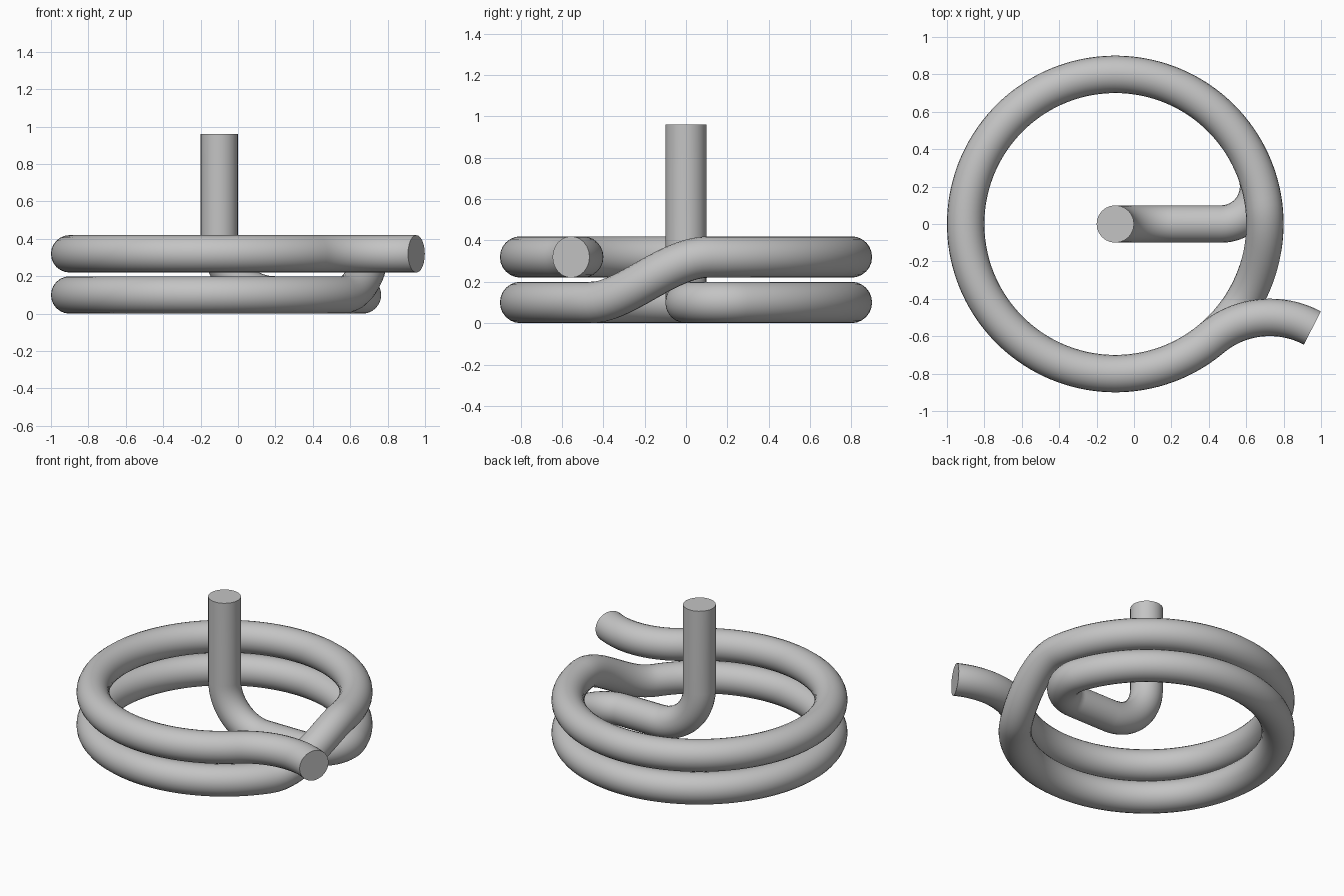
import bpy
from math import asin, cos, sin, radians, degrees
from mathutils import Vector

cube = bpy.data.objects.get("Cube")
if cube:
    bpy.data.objects.remove(cube)

TUBE = 0.1                      # tube radius
RING = 0.8                      # coil centreline radius
LOW, HIGH = 0.1, 0.32           # heights of the two turns
TOP = 0.96
CENTRE = Vector((-0.1, 0, 0))
STEM_BEND, INNER_BEND, OUTER_BEND = 0.3, 0.2, 0.485
LEAVE, END = -50, 62            # angle leaving the coil, angle at the free end


def polar(angle, radius):
    a = radians(angle)
    return Vector((radius * cos(a), radius * sin(a), 0))


def sweep(start, end, step=2.5):
    n = max(2, round(abs(end - start) / step))
    return [start + (end - start) * i / n for i in range(n + 1)]


def coil_height(angle):
    t = min(1, max(0, (angle - 325) / 43))
    return LOW + (HIGH - LOW) * t * t * (3 - 2 * t)


# Upright stem and the bend at its foot
path = [CENTRE + Vector((0, 0, TOP))]
for a in sweep(180, 270, 5):
    p = polar(a, STEM_BEND)
    path.append(CENTRE + Vector((STEM_BEND + p.x, 0, LOW + STEM_BEND + p.y)))

# Horizontal spoke, bending until tangent to the coil
join = degrees(asin(INNER_BEND / (RING - INNER_BEND)))
bend_centre = CENTRE + polar(join, RING - INNER_BEND) + Vector((0, 0, LOW))
path += [bend_centre + polar(a, INNER_BEND) for a in sweep(-90, join, 5)]

# Two turns of the coil, with a smooth rise between them
for a in sweep(join, 720 + LEAVE)[1:]:
    path.append(CENTRE + polar(a, RING) + Vector((0, 0, coil_height(a))))

# Outward curl to the free end
curl_centre = CENTRE + polar(LEAVE, RING + OUTER_BEND) + Vector((0, 0, HIGH))
path += [curl_centre + polar(a, OUTER_BEND) for a in sweep(LEAVE + 180, END)[1:]]

# Round tube swept along the path
curve = bpy.data.curves.new("coiled_tube", "CURVE")
curve.dimensions = "3D"
curve.bevel_depth = TUBE
curve.bevel_resolution = 10
curve.use_fill_caps = True
spline = curve.splines.new("POLY")
spline.points.add(len(path) - 1)
for point, co in zip(spline.points, path):
    point.co = (*co, 1)
tube = bpy.data.objects.new("coiled_tube", curve)
bpy.context.collection.objects.link(tube)

# Plain grey material
grey = bpy.data.materials.new("grey")
grey.use_nodes = True
colour = (0.55, 0.55, 0.55, 1)
grey.diffuse_color = colour
grey.node_tree.nodes["Principled BSDF"].inputs["Base Color"].default_value = colour
curve.materials.append(grey)

# Convert to mesh, smooth sides with crisp end caps
bpy.ops.object.select_all(action="DESELECT")
tube.select_set(True)
bpy.context.view_layer.objects.active = tube
bpy.ops.object.convert(target="MESH")
bpy.ops.object.shade_smooth_by_angle(angle=radians(40))
